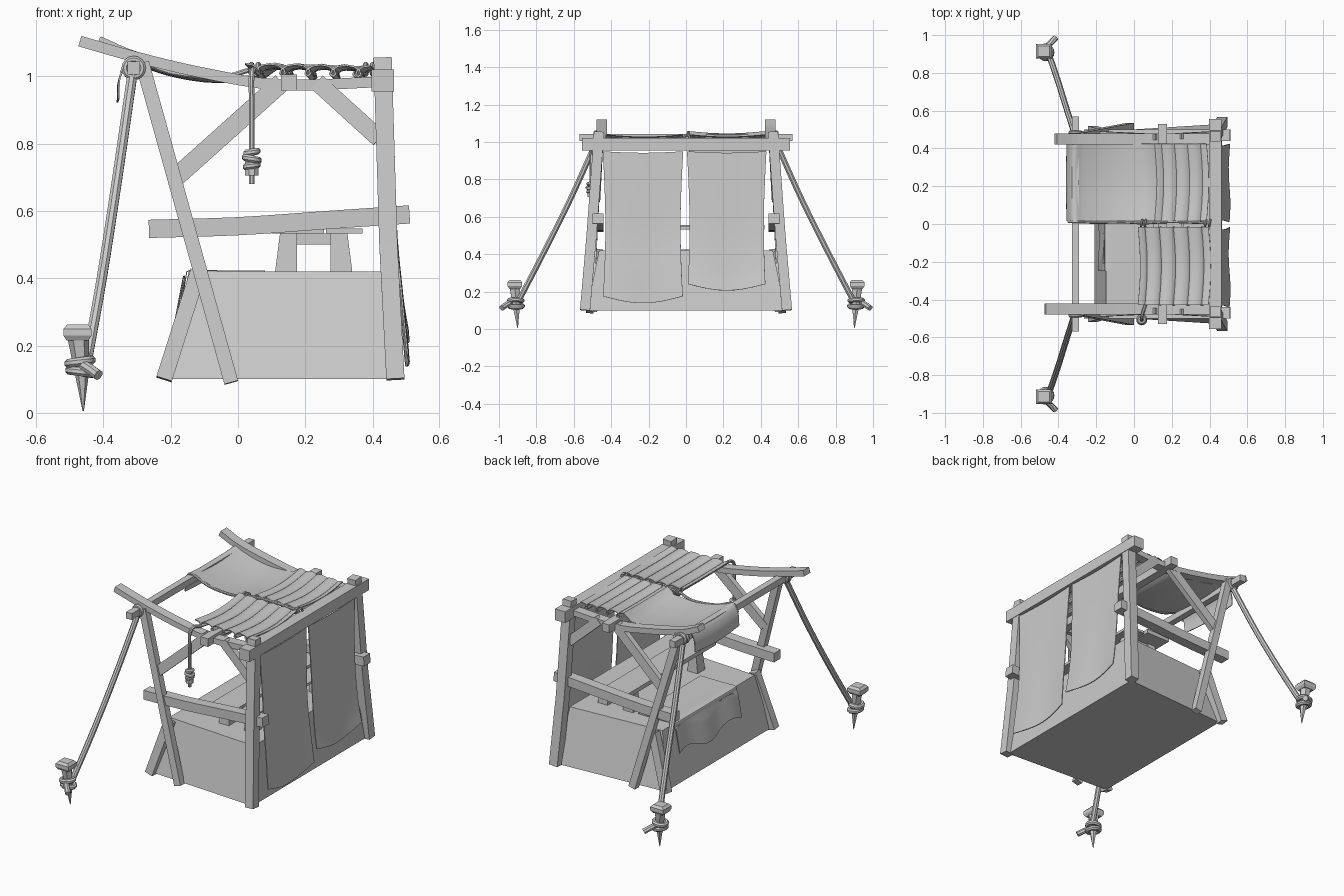
import bpy, bmesh, math
from mathutils import Vector as V

if "Cube" in bpy.data.objects:
    bpy.data.objects.remove(bpy.data.objects["Cube"])

grey = bpy.data.materials.new("plain grey")
grey.use_nodes = True
COLOUR = (0.6, 0.6, 0.6, 1)
grey.diffuse_color = COLOUR
grey.node_tree.nodes["Principled BSDF"].inputs["Base Color"].default_value = COLOUR


def finish(name, bm, smooth=False):
    bmesh.ops.recalc_face_normals(bm, faces=bm.faces)
    mesh = bpy.data.meshes.new(name)
    bm.to_mesh(mesh)
    bm.free()
    mesh.materials.append(grey)
    obj = bpy.data.objects.new(name, mesh)
    bpy.context.collection.objects.link(obj)
    if smooth:
        bpy.ops.object.select_all(action='DESELECT')
        obj.select_set(True)
        bpy.context.view_layer.objects.active = obj
        bpy.ops.object.shade_smooth_by_angle(angle=math.radians(40))


def sweep(name, pts, a, b, sides=4, up=(0, 1, 0), scales=None, closed=False):
    """Sweep a section along points; b is the half size along up, a across it."""
    pts = [V(p) for p in pts]
    n = len(pts)
    grow = math.sqrt(2) if sides == 4 else 1
    bm = bmesh.new()
    rings = []
    for i, p in enumerate(pts):
        if closed:
            t = pts[(i + 1) % n] - pts[i - 1]
        else:
            t = pts[min(i + 1, n - 1)] - pts[max(i - 1, 0)]
        t.normalize()
        side = t.cross(V(up)).normalized()
        top = side.cross(t)
        s = grow * (scales[i] if scales else 1)
        angles = [math.tau * (k + 0.5) / sides for k in range(sides)]
        rings.append([bm.verts.new(p + side * math.cos(q) * a * s + top * math.sin(q) * b * s)
                      for q in angles])
    for i in range(n if closed else n - 1):
        r, q = rings[i], rings[(i + 1) % n]
        for k in range(sides):
            m = (k + 1) % sides
            bm.faces.new((r[k], r[m], q[m], q[k]))
    if not closed:
        bm.faces.new(rings[0])
        bm.faces.new(rings[-1])
    finish(name, bm, sides > 4)


def curve(pts, steps=4):
    """Smooth path through the points."""
    p = [V(q) for q in pts]
    p = [2 * p[0] - p[1]] + p + [2 * p[-1] - p[-2]]
    out = []
    for i in range(1, len(p) - 2):
        for k in range(steps):
            t = k / steps
            out.append(0.5 * (2 * p[i] + (p[i + 1] - p[i - 1]) * t
                       + (2 * p[i - 1] - 5 * p[i] + 4 * p[i + 1] - p[i + 2]) * t * t
                       + (3 * p[i] - p[i - 1] - 3 * p[i + 1] + p[i + 2]) * t ** 3))
    return out + [p[-2]]


def coil(name, centre, radius, thick, axis='Z', tilt=0.0):
    pts = []
    for k in range(16):
        q = math.tau * k / 16
        c, s = radius * math.cos(q), radius * math.sin(q)
        off = {'Z': V((c, s, tilt * c)), 'Y': V((c, tilt * c, s)), 'X': V((tilt * c, c, s))}[axis]
        pts.append(V(centre) + off)
    up = {'Z': (0, 0, 1), 'Y': (0, 1, 0), 'X': (1, 0, 0)}[axis]
    sweep(name, pts, thick, thick, 8, up, closed=True)


def cloth(name, path, y0, y1, bend, across=8, thick=0.005):
    """Stretch an x, z path over a width in y, shape it by bend and thicken it."""
    bm = bmesh.new()
    rows = [[bm.verts.new(bend(V((p[0], y0 + (y1 - y0) * k / across, p[2])), k / across))
             for k in range(across + 1)] for p in path]
    for r, q in zip(rows, rows[1:]):
        for k in range(across):
            bm.faces.new((r[k], r[k + 1], q[k + 1], q[k]))
    bm.normal_update()
    bmesh.ops.solidify(bm, geom=bm.faces[:], thickness=thick)
    finish(name, bm, True)


def block(name, x0, x1, tx0, tx1, y, ty, z0, z1, yc=0, pinch=1):
    """Box whose top may differ from its base; pinch narrows the -x end."""
    bm = bmesh.new()

    def ring(a, b, w, z):
        corners = ((a, -w * pinch), (b, -w), (b, w), (a, w * pinch))
        return [bm.verts.new((x, yc + d, z)) for x, d in corners]

    low, top = ring(x0, x1, y, z0), ring(tx0, tx1, ty, z1)
    bm.faces.new(low)
    bm.faces.new(top)
    for k in range(4):
        m = (k + 1) % 4
        bm.faces.new((low[k], low[m], top[m], top[k]))
    finish(name, bm)


# Counter body
block("counter", -0.208, 0.465, -0.147, 0.43, 0.53, 0.465, 0.1, 0.42, pinch=.92)

# Frame, rigging and stakes, mirrored on both sides
for s, tag in ((-1, "front"), (1, "back")):
    sweep(tag + "_rear_post", [(0.468, s * .54, .1), (0.447, s * .505, .5), (0.43, s * .465, 1.055)], .027, .027)
    sweep(tag + "_slanted_leg", [(-0.02, s * .515, .09), (-0.285, s * .465, 1.04)], .021, .02)
    sweep(tag + "_corner_post", [(-0.22, s * .497, .1), (-0.118, s * .465, .42)], .024, .022)
    sweep(tag + "_side_rail", curve([(-0.265, s * .47, .547), (0, s * .47, .555),
          (0.26, s * .47, .573), (0.51, s * .47, .59)]), .027, .03)
    sweep(tag + "_long_brace", [(-0.185, s * .475, .7), (0.13, s * .46, .982)], .028, .016)
    sweep(tag + "_short_brace", [(0.235, s * .465, .983), (0.42, s * .475, .815)], .026, .016)
    tip = -0.47 if s < 0 else -0.415
    sweep(tag + "_roof_beam", curve([(tip, s * .45, 1.105), (-0.3, s * .45, 1.057),
          (-0.1, s * .45, 1.01), (0.13, s * .45, .975), (0.44, s * .45, .985)]), .016, .028)
    # Rope tied to the pole and pulled out to a stake
    for d in (.462, .485):
        coil(tag + "_pole_lashing", (-0.31, s * d, 1.025), .026, .011, 'Y')
    sweep(tag + "_guy_rope", curve([(-0.315, s * .48, 1.0), (-0.36, s * .62, .69),
          (-0.405, s * .765, .4), (-0.45, s * .895, .15)]), .016, .016, 8, (1, 0, 0))
    sweep(tag + "_stake", [(-0.46, s * .9, .005), (-0.464, s * .907, .12), (-0.475, s * .915, .23)],
          .033, .033, 6, (1, 0, 0), (.06, .65, 1))
    sweep(tag + "_stake_head", [(-0.477, s * .915, z) for z in (.215, .23, .25, .263)],
          .037, .04, 4, (1, 0, 0), (.8, 1.05, 1.05, .75))
    coil(tag + "_stake_coil_high", (-0.47, s * .91, .152), .033, .014, 'Z', .15)
    coil(tag + "_stake_coil_low", (-0.467, s * .908, .122), .033, .014, 'Z', -.15)
    sweep(tag + "_rope_tail", [(-0.465, s * .935, .145), (-0.44, s * .96, .13), (-0.415, s * .985, .112)],
          .016, .016, 8, (1, 0, 0))

# Cross beams
for name, x, z, half, w in (("rear_beam", .43, .988, .555, .033), ("middle_beam", .152, .982, .53, .024),
                            ("front_pole", -.31, 1.025, .57, .019)):
    sweep(name, [(x, -half, z), (x, half, z)], w, w, 4, (0, 0, 1))

# Raised shelf standing on the counter
for y in (-.3, .3):
    block("shelf_leg", .11, .175, .125, .175, .035, .03, .418, .535, y)
    block("shelf_leg", .275, .34, .275, .325, .035, .03, .418, .535, y)
    block("shelf_crossbar", .15, .3, .15, .3, .02, .02, .5, .533, y)
block("shelf_board_wide", .1, .255, .1, .255, .42, .42, .533, .557)
block("shelf_board_narrow", .262, .37, .262, .37, .4, .4, .533, .548)


# Cloth draped over the counter edge
def drape(p, v):
    if p.z < .4:
        p.z += .025 * math.sin(v * 9)
        p.x = -.157 - .19 * (.4 - p.z) - .004 * (1 + math.sin(v * 14))
    return p


cloth("counter_cloth", curve([(0.08, 0, .424), (-.06, 0, .424), (-.145, 0, .424), (-.157, 0, .4),
      (-.175, 0, .32), (-.19, 0, .25)]), -.25, .33, drape, 14, .003)


# Hanging curtains
def hang(p, v):
    low = max(0, (0.95 - p.z) / 0.8)
    p.z -= (.03 * low + .008) * math.sin(v * math.pi)
    p.x += .005 * math.sin(v * 7) * low
    p.y += .014 * math.sin(low * 3.1) * (1 - 2 * v)
    return p


for name, y0, y1, z in (("right_curtain", -.445, -.015, .175), ("left_curtain", .005, .43, .24)):
    cloth(name, curve([(0.45, 0, .95), (0.458, 0, .75), (0.468, 0, .52), (0.485, 0, .34), (0.501, 0, z)]),
          y0, y1, hang, 10)


# Roof cloths, gathered into leaning folds
def folds(start, end, count):
    pts = []
    steps = count * 8
    for k in range(steps + 1):
        q = math.tau * k / 8
        x = start + (end - start) * k / steps
        pts.append((x + .02 * math.sin(q), 0, 1.022 - .006 * k / steps + .014 * math.cos(q)))
    return pts


def sag(p, v):
    p.z -= .012 * math.sin(v * math.pi)
    p.x += .012 * math.sin(v * math.pi) * (1 if p.x > 0 else -.3)
    return p


awning = curve([(-.352, 0, .935), (-.348, 0, 1.0), (-.318, 0, 1.052), (-.27, 0, 1.035),
                (-.18, 0, 1.008), (-.07, 0, .993), (.06, 0, 1.0)])
cloth("awning_and_roof_cloth", awning + folds(.11, .385, 4), .015, .425, sag)
cloth("short_roof_cloth", folds(.02, .395, 5), -.43, -.015, sag)

# Cord along the middle with its knots
sweep("roof_cord", curve([(-.345, .012, 1.01), (-.31, .012, 1.052), (-.2, .008, 1.012), (-.05, .01, .998),
      (.05, .005, 1.022), (.2, .012, 1.028), (.39, .005, 1.022)]), .008, .008, 8)
for x, z in ((.05, 1.022), (.39, 1.022)):
    for d in (-.01, .01):
        coil("cord_knot", (x + d, .005, z), .015, .007, 'X', .2)

# Rope hanging over the side with a knotted weight
sweep("hanging_rope", curve([(.06, -.43, 1.01), (.045, -.475, 1.02), (.04, -.505, .99),
      (.041, -.507, .9), (.041, -.507, .68)]), .009, .009, 8, (1, 0, 0))
for z, r, tilt in ((.775, .015, .2), (.755, .019, -.25), (.735, .016, .2)):
    coil("hanging_knot", (.041, -.507, z), r, .011, 'Z', tilt)
sweep("hanging_weight", [(.041, -.507, .75), (.041, -.507, .705)], .022, .022, 8, (1, 0, 0))
